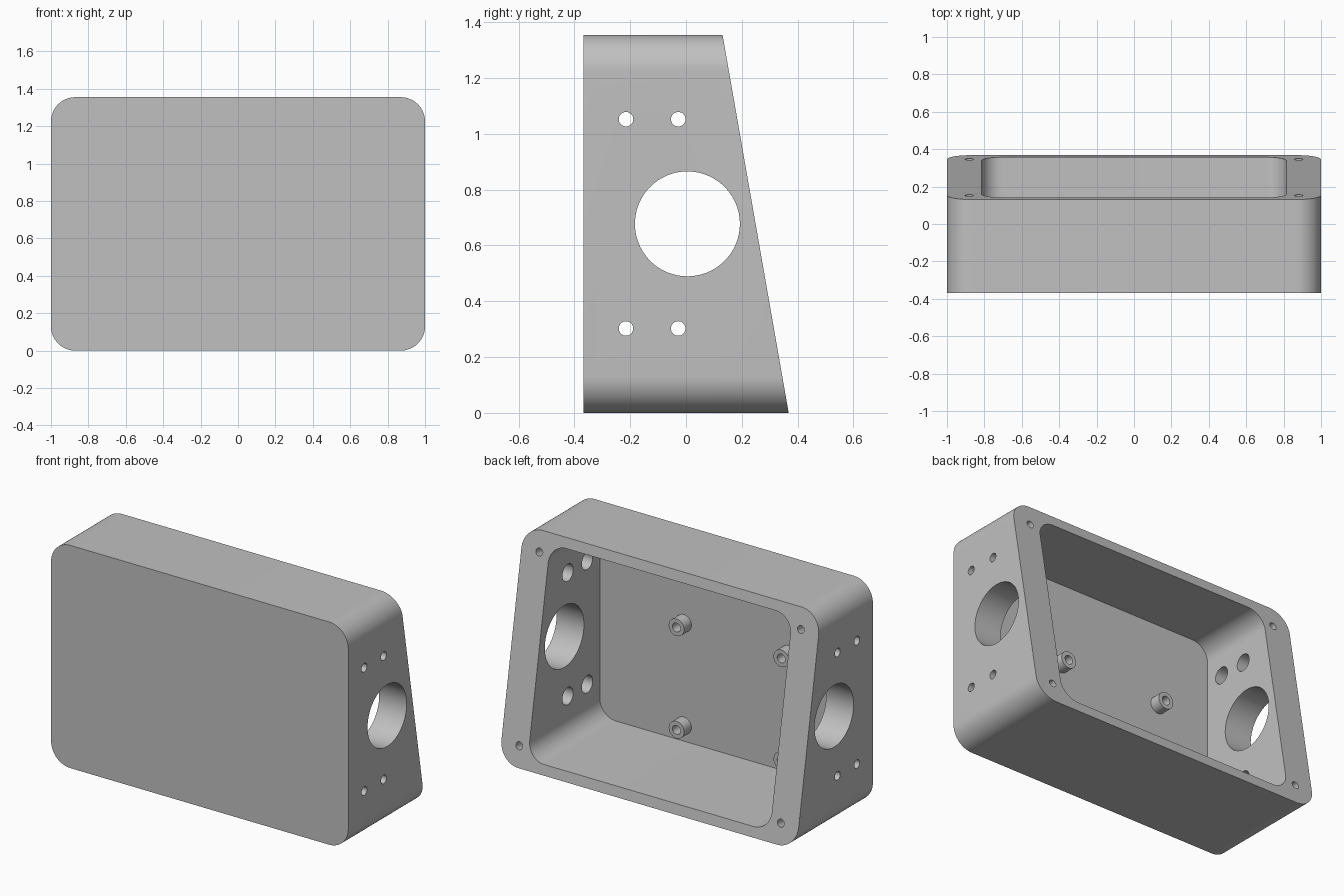
import bpy, bmesh, math
from mathutils import Vector, Matrix

cube = bpy.data.objects.get("Cube")
if cube:
    bpy.data.objects.remove(cube, do_unlink=True)

grey = bpy.data.materials.new("grey plastic")
grey.use_nodes = True
COLOUR = (0.53, 0.53, 0.53, 1)
grey.diffuse_color = COLOUR
grey.node_tree.nodes["Principled BSDF"].inputs["Base Color"].default_value = COLOUR

HEIGHT, FRONT, BACK, TOP_BACK = 1.355, -0.368, 0.368, 0.131
WALL, FLOOR = 0.062, -0.335
SLOPE = (BACK - TOP_BACK) / HEIGHT
BACK_NORMAL = Vector((0, 1, SLOPE)).normalized()


def make_object(name, bm):
    bmesh.ops.recalc_face_normals(bm, faces=bm.faces)
    mesh = bpy.data.meshes.new(name)
    bm.to_mesh(mesh)
    bm.free()
    mesh.materials.append(grey)
    obj = bpy.data.objects.new(name, mesh)
    bpy.context.collection.objects.link(obj)
    return obj


def rounded_prism(name, half_width, z0, z1, radius, y0, y1, slanted=False):
    """Rounded rectangle in x and z, extruded along y."""
    bm = bmesh.new()
    steps = 16
    verts = []
    corners = [(1, z1 - radius), (-1, z1 - radius), (-1, z0 + radius), (1, z0 + radius)]
    for i, (side, cz) in enumerate(corners):
        for k in range(steps + 1):
            a = math.pi / 2 * (i + k / steps)
            x = side * (half_width - radius) + radius * math.cos(a)
            verts.append(bm.verts.new((x, y0, cz + radius * math.sin(a))))
    face = bm.faces.new(verts)
    ext = bmesh.ops.extrude_face_region(bm, geom=[face])
    for v in ext["geom"]:
        if isinstance(v, bmesh.types.BMVert):
            v.co.y = BACK - SLOPE * v.co.z if slanted else y1
    return make_object(name, bm)


def cylinder(name, start, end, radius, segments=48):
    start, end = Vector(start), Vector(end)
    axis = end - start
    turn = axis.to_track_quat('Z', 'Y').to_matrix().to_4x4()
    bm = bmesh.new()
    bmesh.ops.create_cone(bm, cap_ends=True, segments=segments, radius1=radius,
                          radius2=radius, depth=axis.length,
                          matrix=Matrix.Translation((start + end) / 2) @ turn)
    return make_object(name, bm)


def cut(target, cutter):
    cutter.hide_render = True
    mod = target.modifiers.new("cut", 'BOOLEAN')
    mod.operation, mod.solver, mod.object = 'DIFFERENCE', 'EXACT', cutter
    bpy.context.view_layer.objects.active = target
    bpy.ops.object.modifier_apply(modifier=mod.name)
    bpy.data.objects.remove(cutter, do_unlink=True)


def smooth(obj):
    bpy.ops.object.select_all(action='DESELECT')
    obj.select_set(True)
    bpy.context.view_layer.objects.active = obj
    bpy.ops.object.shade_smooth_by_angle(angle=math.radians(30))


# Enclosure with a sloped, open back
body = rounded_prism("enclosure", 1, 0, HEIGHT, 0.13, FRONT, BACK, slanted=True)
cut(body, rounded_prism("cavity", 0.815, WALL, HEIGHT - WALL, 0.11, FLOOR, 0.6))

# Large opening through both side walls
MID = HEIGHT / 2
cut(body, cylinder("side_opening", (-1.2, 0.005, MID), (1.2, 0.005, MID), 0.188, 96))

# Small side holes, counterbored from the inside
for y in (-0.215, -0.028):
    for z in (MID - 0.375, MID + 0.375):
        cut(body, cylinder("side_hole", (-1.2, y, z), (1.2, y, z), 0.026, 32))
        cut(body, cylinder("counterbore", (-0.92, y, z), (0.92, y, z), 0.052, 32))

# Blind screw holes in the corners of the sloped rim
for x in (-0.88, 0.88):
    for z in (0.125, HEIGHT - 0.125):
        p = Vector((x, BACK - SLOPE * z, z))
        cut(body, cylinder("rim_hole", p - BACK_NORMAL * 0.25, p + BACK_NORMAL * 0.1, 0.023, 32))
smooth(body)

# Hollow mounting posts on the inside of the front wall
for x in (0.25, -0.455):
    for z in (0.157, 0.78):
        post = cylinder("mounting_post", (x, FLOOR - 0.01, z), (x, FLOOR + 0.07, z), 0.052, 32)
        cut(post, cylinder("post_hole", (x, FLOOR + 0.005, z), (x, 0, z), 0.027, 32))
        smooth(post)
